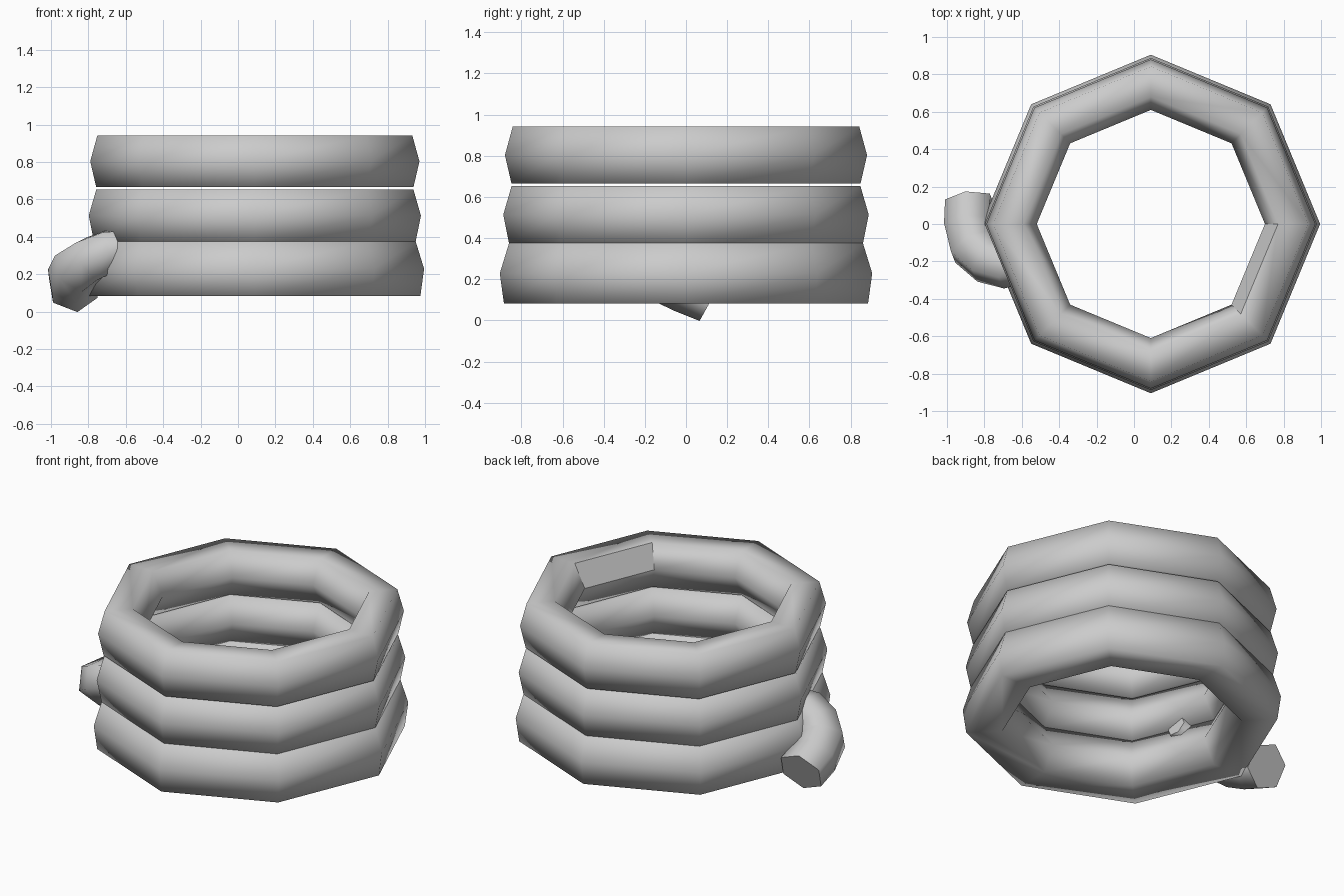
import bpy, bmesh, math

if "Cube" in bpy.data.objects:
    bpy.data.objects.remove(bpy.data.objects["Cube"])

CX = 0.09  # centre of the coil


def make_ring(name, profile, flat_face=False):
    """Sweep a (radius, z) section around an eight-sided loop."""
    bm = bmesh.new()
    n = len(profile)
    loops = []
    for i in range(8):
        a = math.radians(45 * i)
        loops.append([bm.verts.new((CX + r * math.cos(a), r * math.sin(a), z))
                      for r, z in profile])
    for i in range(8):
        p, q = loops[i], loops[(i + 1) % 8]
        for j in range(n):
            k = (j + 1) % n
            f = bm.faces.new((p[j], q[j], q[k], p[k]))
            # seam facet on the upper inner side of the top ring
            f.smooth = not (flat_face and i == 7 and j == 2)
    bmesh.ops.recalc_face_normals(bm, faces=bm.faces)
    if flat_face:
        for f in bm.faces:
            if not f.smooth:
                for e in f.edges:
                    e.smooth = False
    me = bpy.data.meshes.new(name)
    bm.to_mesh(me)
    bm.free()
    ob = bpy.data.objects.new(name, me)
    bpy.context.collection.objects.link(ob)
    return ob


def section(outer, top_r, bottom_r, z0, z1):
    zm = (z0 + z1) / 2
    return [(outer, zm), (top_r, z1), (0.68, z1),
            (0.61, zm), (0.68, z0), (bottom_r, z0)]


# Three stacked coils, slightly narrower towards the top
make_ring("bottom_coil", section(0.905, 0.86, 0.885, 0.083, 0.375))
make_ring("middle_coil", section(0.888, 0.848, 0.86, 0.375, 0.652))
make_ring("top_coil", section(0.88, 0.842, 0.848, 0.665, 0.942), True)

# Loose rope end squeezed out between the lower coils
path = [(-0.48, -0.20, 0.38, 0.45), (-0.68, -0.22, 0.325, 0.9),
        (-0.86, -0.12, 0.23, 1.0), (-0.88, 0.12, 0.125, 1.0)]
cu = bpy.data.curves.new("rope_end", 'CURVE')
cu.dimensions = '3D'
cu.bevel_depth = 0.14
cu.bevel_resolution = 1
cu.use_fill_caps = True
cu.resolution_u = 2
sp = cu.splines.new('BEZIER')
sp.bezier_points.add(len(path) - 1)
for bp, (x, y, z, r) in zip(sp.bezier_points, path):
    bp.co = (x, y, z)
    bp.radius = r
    bp.handle_left_type = bp.handle_right_type = 'AUTO'
rope = bpy.data.objects.new("rope_end", cu)
bpy.context.collection.objects.link(rope)
bpy.context.view_layer.objects.active = rope
rope.select_set(True)
bpy.ops.object.convert(target='MESH')
bpy.ops.object.shade_smooth_by_angle(angle=math.radians(65))
